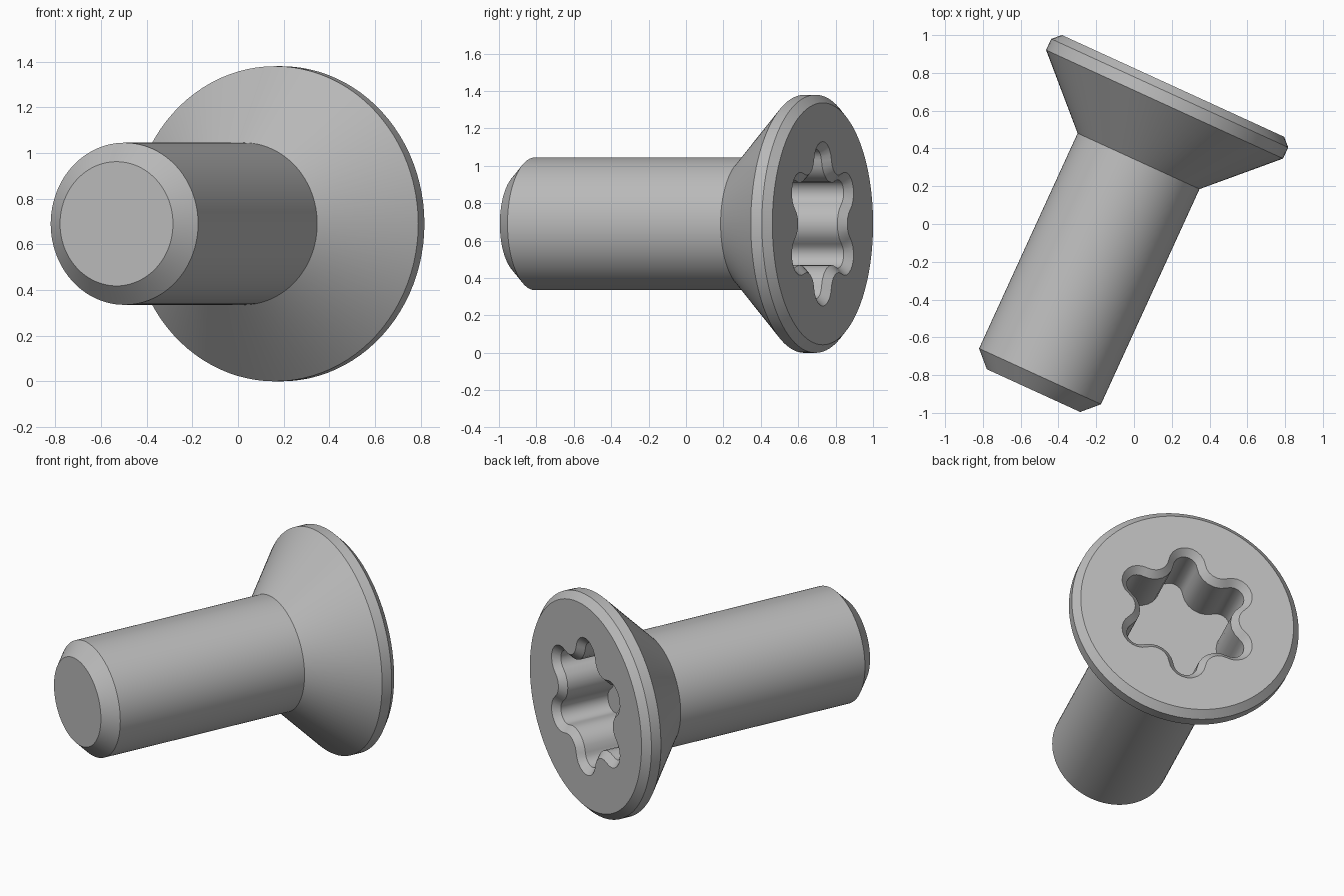
import bpy, bmesh
from math import sin, cos, pi, atan2, radians
from mathutils import Vector, Matrix

if "Cube" in bpy.data.objects:
    bpy.data.objects.remove(bpy.data.objects["Cube"])

LOBE_STEPS, VALLEY_STEPS = 10, 6
SECTOR = LOBE_STEPS + VALLEY_STEPS
COUNT = 6 * SECTOR


def circle(r):
    """Ring of points lined up with the lobes of the socket."""
    step = 2 * pi / COUNT
    return [(r * cos((i - LOBE_STEPS / 2) * step), r * sin((i - LOBE_STEPS / 2) * step))
            for i in range(COUNT)]


def star(grow):
    """Six-lobe socket outline from tangent arcs, offset outward by grow."""
    lobe_r, lobe_c, valley = 0.072, 0.328, 0.275
    k = cos(pi / 6)
    valley_r = ((lobe_c**2 + valley**2 - 2 * lobe_c * valley * k - lobe_r**2)
                / (2 * (lobe_c * k + lobe_r - valley)))
    c1 = Vector((lobe_c, 0))
    c2 = (valley + valley_r) * Vector((k, 0.5))
    phi = atan2(c2.y, c2.x - lobe_c)
    pts = []
    for i in range(LOBE_STEPS + 1):
        t = phi * (2 * i / LOBE_STEPS - 1)
        pts.append(c1 + (lobe_r + grow) * Vector((cos(t), sin(t))))
    for i in range(1, VALLEY_STEPS):
        t = pi + pi / 6 + (phi - pi / 6) * (1 - 2 * i / VALLEY_STEPS)
        pts.append(c2 + (valley_r - grow) * Vector((cos(t), sin(t))))
    return [Matrix.Rotation(s * pi / 3, 2) @ p for s in range(6) for p in pts]


# Steel material
steel = bpy.data.materials.new("steel_grey")
steel.use_nodes = True
grey = (0.5, 0.5, 0.5, 1)
steel.diffuse_color = grey
steel.node_tree.nodes["Principled BSDF"].inputs["Base Color"].default_value = grey

# Rings from the tip, up the shank and head, then down into the socket
rings = [
    (circle(0.272), 0.0), (circle(0.355), 0.083),        # tip chamfer
    (circle(0.355), 1.336),                              # shank
    (circle(0.69), 1.667), (circle(0.69), 1.732),        # cone and rim
    (circle(0.647), 1.774),                              # rim chamfer
    (star(0.04), 1.774), (star(0), 1.734), (star(0), 1.414),  # socket
]
bm = bmesh.new()
loops = [[bm.verts.new((p[0], p[1], z)) for p in pts] for pts, z in rings]
for a, b in zip(loops, loops[1:]):
    for i in range(COUNT):
        j = (i + 1) % COUNT
        bm.faces.new((a[i], a[j], b[j], b[i]))
bm.faces.new(loops[0][::-1])
bm.faces.new(loops[-1])
bmesh.ops.recalc_face_normals(bm, faces=bm.faces)

# Lay the screw down, turned about the vertical, with one lobe pointing up
turn = radians(24.6)
axis, up = Vector((sin(turn), cos(turn), 0)), Vector((0, 0, 1))
frame = Matrix((up, axis.cross(up), axis)).transposed().to_4x4()
bm.transform(Matrix.Translation((-0.532, -0.882, 0.69)) @ frame)

mesh = bpy.data.meshes.new("countersunk_screw")
bm.to_mesh(mesh)
bm.free()
mesh.materials.append(steel)
screw = bpy.data.objects.new("countersunk_screw", mesh)
bpy.context.collection.objects.link(screw)
bpy.ops.object.select_all(action='DESELECT')
screw.select_set(True)
bpy.context.view_layer.objects.active = screw
bpy.ops.object.shade_smooth_by_angle(angle=radians(30))
